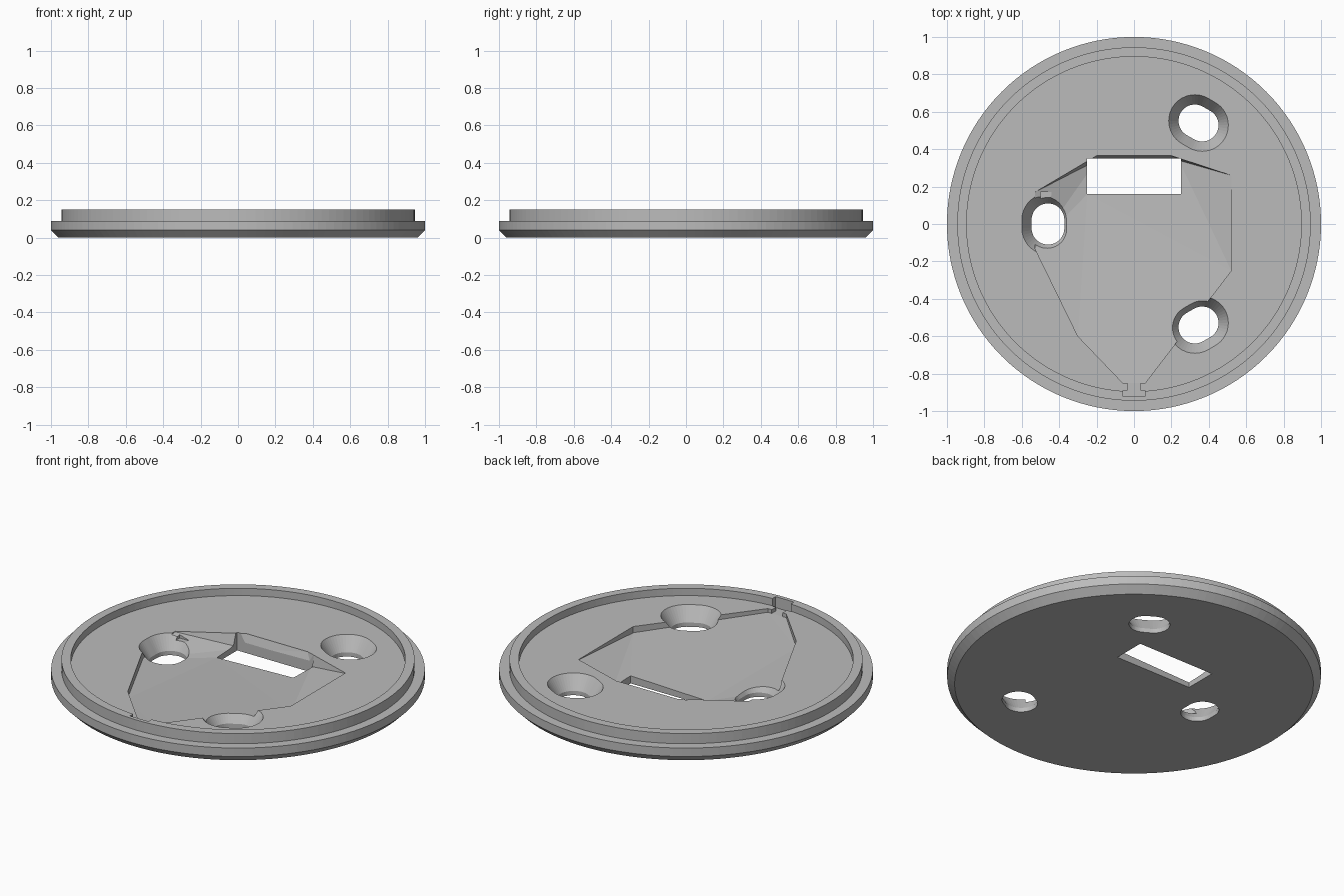
import bpy, bmesh
from math import cos, sin, pi, radians
from mathutils import Vector, Matrix

if "Cube" in bpy.data.objects:
    bpy.data.objects.remove(bpy.data.objects["Cube"], do_unlink=True)

grey = bpy.data.materials.new("plain grey")
grey.use_nodes = True
colour = (0.5, 0.5, 0.5, 1)
grey.diffuse_color = colour
grey.node_tree.nodes["Principled BSDF"].inputs["Base Color"].default_value = colour

FLOOR, TOP = 0.107, 0.25


def finish(name, bm):
    bmesh.ops.recalc_face_normals(bm, faces=bm.faces)
    mesh = bpy.data.meshes.new(name)
    bm.to_mesh(mesh)
    bm.free()
    mesh.materials.append(grey)
    ob = bpy.data.objects.new(name, mesh)
    bpy.context.collection.objects.link(ob)
    return ob


def loft(name, rings):
    """Skin a stack of equal-count rings and cap both ends."""
    bm = bmesh.new()
    loops = [[bm.verts.new(p) for p in ring] for ring in rings]
    n = len(loops[0])
    for a, b in zip(loops, loops[1:]):
        for i in range(n):
            j = (i + 1) % n
            bm.faces.new((a[i], a[j], b[j], b[i]))
    bm.faces.new(loops[0])
    bm.faces.new(loops[-1])
    return finish(name, bm)


def circle(r, z, n=128):
    return [(r * cos(2 * pi * i / n), r * sin(2 * pi * i / n), z) for i in range(n)]


def stadium(centre, angle, r, z, half=0.0225, n=24):
    """Elongated round outline, stretched along the given angle."""
    turn = Matrix.Rotation(angle, 3, 'Z')
    pts = []
    for side in (1, -1):
        for i in range(n + 1):
            a = -pi / 2 + pi * i / n
            p = Vector((side * (half + r * cos(a)), side * r * sin(a), 0))
            pts.append(turn @ p + Vector((*centre, z)))
    return pts


def box(name, x0, x1, y0, y1, z0, z1=TOP):
    return loft(name, [[(x0, y0, z), (x1, y0, z), (x1, y1, z), (x0, y1, z)] for z in (z0, z1)])


def cut(target, cutter):
    cutter.hide_render = True
    mod = target.modifiers.new("cut", 'BOOLEAN')
    mod.operation = 'DIFFERENCE'
    mod.solver = 'EXACT'
    mod.object = cutter
    bpy.context.view_layer.objects.active = target
    bpy.ops.object.modifier_apply(modifier=mod.name)
    bpy.data.objects.remove(cutter, do_unlink=True)


# Round base plate with chamfered foot, stepped shoulder and raised lip
profile = [(0.96, 0), (1, 0.04), (1, 0.09), (0.945, 0.09),
           (0.945, 0.15), (0.895, 0.15), (0.895, FLOOR)]
plate = loft("base_plate", [circle(r, z) for r, z in profile])

# Faceted pocket: outline at floor level plus the deeper points
outline = [(-0.53, 0.17), (-0.2, 0.365), (0.2, 0.365), (0.52, 0.26), (0.52, -0.25),
           (0.06, -0.85), (-0.06, -0.85), (-0.3, -0.6), (-0.53, -0.13)]
deep = [(-0.25, 0.16, 0.03), (0.25, 0.16, 0.045), (0.24, 0.34, 0.04), (-0.2, 0.34, 0.03),
        (0.52, -0.25, 0.07), (-0.53, -0.13, 0.06), (-0.3, -0.6, 0.068),
        (0.06, -0.85, 0.085), (-0.06, -0.85, 0.085)]
bm = bmesh.new()
for x, y in outline:
    for z in (FLOOR - 0.003, TOP):
        bm.verts.new((x, y, z))
for p in deep:
    bm.verts.new(p)
hull = bmesh.ops.convex_hull(bm, input=bm.verts)
inside = {g for g in hull["geom_interior"] if isinstance(g, bmesh.types.BMVert)}
bmesh.ops.delete(bm, geom=list(inside), context='VERTS')
cut(plate, finish("pocket_cutter", bm))

# Rectangular through slot
cut(plate, box("slot_cutter", -0.25, 0.25, 0.16, 0.35, -0.1))

# Three elongated countersunk screw holes
for centre, angle in (((-0.46, 0), 90), ((0.345, 0.54), 150), ((0.345, -0.54), 30)):
    steps = [(0.0875, -0.1), (0.0875, 0.025), (0.14, FLOOR), (0.142, TOP)]
    cut(plate, loft("hole_cutter", [stadium(centre, radians(angle), r, z) for r, z in steps]))

# Cable notch through the lip, and the small relief beside the side hole
cut(plate, box("channel_cutter", -0.035, 0.035, -0.9, -0.83, 0.085))
cut(plate, box("notch_cutter", -0.06, 0.06, -0.922, -0.89, 0.085))
cut(plate, box("relief_cutter", -0.5, -0.44, 0.11, 0.17, 0.075))
